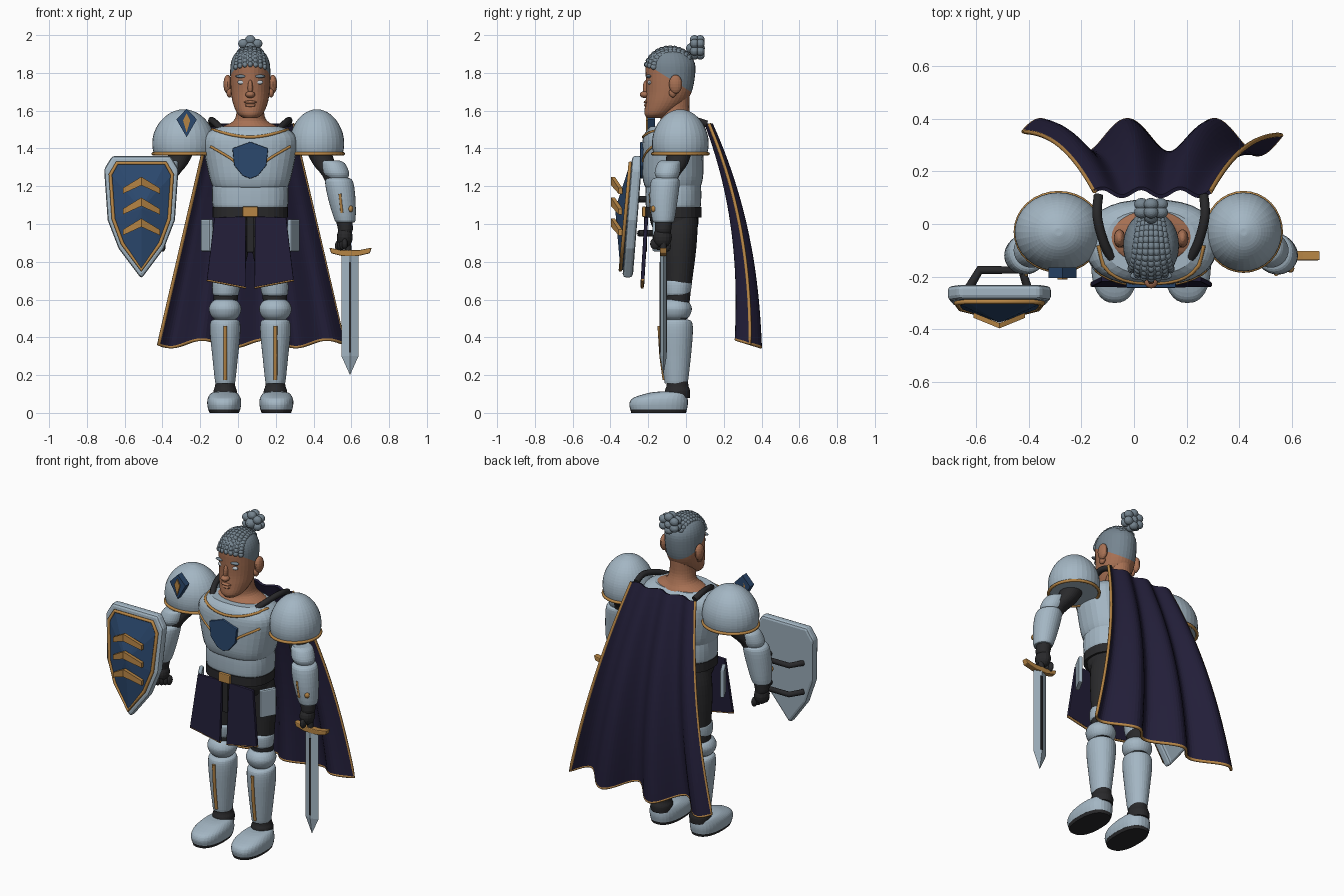
import bpy, bmesh, math
from math import sin, cos, pi
from mathutils import Vector, Matrix
from mathutils.bvhtree import BVHTree

cube = bpy.data.objects.get("Cube")
if cube:
    bpy.data.objects.remove(cube)

CX = 0.065  # body centre line
made = []


def material(name, r, g, b):
    m = bpy.data.materials.new(name)
    m.use_nodes = True
    m.diffuse_color = (r, g, b, 1)
    m.node_tree.nodes["Principled BSDF"].inputs["Base Color"].default_value = (r, g, b, 1)
    return m


silver = material("silver", 0.37, 0.47, 0.55)
skin = material("skin", 0.39, 0.165, 0.088)
gold = material("gold", 0.47, 0.235, 0.06)
navy = material("navy", 0.016, 0.013, 0.04)
blue = material("blue", 0.024, 0.065, 0.155)
dark = material("dark", 0.022, 0.022, 0.024)
grey = material("grey_hair", 0.18, 0.235, 0.28)
white = material("eye_white", 0.55, 0.6, 0.65)


def finish(name, bm, *mats, bevel=0):
    bmesh.ops.recalc_face_normals(bm, faces=bm.faces)
    me = bpy.data.meshes.new(name)
    bm.to_mesh(me)
    bm.free()
    ob = bpy.data.objects.new(name, me)
    bpy.context.collection.objects.link(ob)
    for m in mats:
        me.materials.append(m)
    if bevel:
        mod = ob.modifiers.new("bevel", "BEVEL")
        mod.width, mod.segments = bevel, 2
    made.append(ob)
    return ob


def smooth_path(pts, n=4):
    """Catmull-Rom through points of any dimension."""
    out = []
    for i in range(len(pts) - 1):
        a, b, c, d = (pts[max(0, min(len(pts) - 1, i + k))] for k in (-1, 0, 1, 2))
        for s in range(n):
            t = s / n
            out.append([q + t / 2 * (r - p + t * (2 * p - 5 * q + 4 * r - w + t * (3 * (q - r) + w - p)))
                        for p, q, r, w in zip(a, b, c, d)])
    return out + [list(pts[-1])]


def loft_mesh(rings, power=2.0, seg=32, smooth=True):
    """Stack horizontal rounded rings given as (x, y, z, rx, ry)."""
    bm = bmesh.new()
    rows = []
    for x, y, z, rx, ry in (smooth_path(rings) if smooth else rings):
        row = []
        for k in range(seg):
            c, s = cos(2 * pi * k / seg), sin(2 * pi * k / seg)
            row.append(bm.verts.new((x + rx * math.copysign(abs(c) ** (2 / power), c),
                                     y + ry * math.copysign(abs(s) ** (2 / power), s), z)))
        rows.append(row)
    for a, b in zip(rows, rows[1:]):
        for k in range(seg):
            j = (k + 1) % seg
            bm.faces.new((a[k], a[j], b[j], b[k]))
    bm.faces.new(rows[0])
    bm.faces.new(rows[-1])
    return bm


def loft(name, mat, rings, **kw):
    return finish(name, loft_mesh(rings, **kw), mat)


def beads(name, mat, items, seg=16):
    """Ellipsoids given as (location, radii), joined in one part."""
    bm = bmesh.new()
    for loc, rad in items:
        mx = Matrix.Translation(loc) @ Matrix.Diagonal((*rad, 1))
        bmesh.ops.create_uvsphere(bm, u_segments=seg, v_segments=seg // 2 + 2, radius=1, matrix=mx)
    return finish(name, bm, mat)


def plate(name, mat, outline, y0, y1, tilt=0.0, zmid=0.0, bevel=0):
    """Prism from an (x, z) outline, leaning with height."""
    bm = bmesh.new()
    a, b = ([bm.verts.new((x, y + tilt * (z - zmid), z)) for x, z in outline] for y in (y0, y1))
    bm.faces.new(a)
    bm.faces.new(b)
    for i in range(len(a)):
        j = (i + 1) % len(a)
        bm.faces.new((a[i], a[j], b[j], b[i]))
    return finish(name, bm, mat, bevel=bevel)


def box(name, mat, loc, size, rot=0.0, bevel=0.005):
    bm = bmesh.new()
    mx = Matrix.Translation(loc) @ Matrix.Rotation(rot, 4, "Z") @ Matrix.Diagonal((*size, 1))
    bmesh.ops.create_cube(bm, size=1, matrix=mx)
    return finish(name, bm, mat, bevel=bevel)


def tube(name, mat, pts, r, closed=False):
    cu = bpy.data.curves.new(name, "CURVE")
    cu.dimensions, cu.bevel_depth, cu.bevel_resolution, cu.use_fill_caps = "3D", r, 2, True
    sp = cu.splines.new("POLY")
    sp.points.add(len(pts) - 1)
    for p, q in zip(sp.points, pts):
        p.co = (*q, 1)
    sp.use_cyclic_u = closed
    tmp = bpy.data.objects.new(name + "_path", cu)
    bm = bmesh.new()
    bm.from_mesh(tmp.to_mesh())
    tmp.to_mesh_clear()
    bpy.data.objects.remove(tmp)
    return finish(name, bm, mat)


# Head, with hair colour above a sloping hairline
head = loft_mesh([(CX, y, z, rx, ry) for z, y, rx, ry in (
    (1.56, -.165, .035, .04), (1.585, -.145, .068, .075), (1.64, -.11, .092, .105), (1.7, -.09, .102, .12),
    (1.78, -.083, .106, .13), (1.85, -.083, .103, .13), (1.9, -.085, .082, .1), (1.93, -.085, .04, .05))])
line, slope = Vector((0, -0.2, 1.84)), Vector((0, 0.62, 1))
bmesh.ops.bisect_plane(head, geom=head.verts[:] + head.edges[:] + head.faces[:], plane_co=line, plane_no=slope)
for f in head.faces:
    f.material_index = int((f.calc_center_median() - line).dot(slope) > 0)
finish("head", head, skin, grey)
loft("neck", skin, [(CX, -.05, 1.47, .2, .12), (CX, -.05, 1.51, .16, .105), (CX, -.05, 1.545, .09, .085),
                    (CX, -.06, 1.6, .072, .078), (CX, -.06, 1.68, .07, .08)])
beads("nose", skin, [((CX, -.218, 1.685), (.026, .027, .018)), ((CX, -.207, 1.72), (.014, .022, .045))])
beads("lips", skin, [((CX, -.21, 1.645), (.034, .014, .009)), ((CX, -.208, 1.628), (.03, .014, .01))])
sides = (("right", -1), ("left", 1))
for side, s in sides:
    beads(side + "_ear", skin, [((CX + s * .12, -.055, 1.74), (.022, .035, .05)), ((CX + s * .11, -.07, 1.695), (.016, .02, .025))])
    beads(side + "_eye", white, [((CX + s * .046, -.192, 1.75), (.022, .012, .012))])
    beads(side + "_brow", grey, [((CX + s * .048, -.197, 1.782), (.032, .015, .009))])

# Braided rows and bun
rows = []
for i in range(-3, 4):
    for k in range(13):
        t = k / 12
        a, phi = i * .26 * (1 - .5 * t), math.radians(20 + 120 * t)
        rows.append(((CX + .106 * sin(a), -.083 - .13 * cos(a) * cos(phi), 1.8 + .13 * cos(a) * sin(phi)), (.015, .018, .016)))
beads("braids", grey, rows, seg=12)
beads("bun", grey, [((CX, .05, 1.93), (.035, .05, .035))] +
      [((CX + .042 * sin(k * pi / 3), y, 1.935 + .04 * cos(k * pi / 3)), (.028, .024, .025)) for k in range(6) for y in (.045, .075)])

# Torso armour
chest = loft("breastplate", silver, [(CX, -.07, z, rx, ry) for z, rx, ry in (
    (1.19, .19, .14), (1.21, .205, .152), (1.27, .222, .162), (1.42, .25, .162), (1.48, .23, .148), (1.515, .17, .12))], power=2.5)
loft("waist_plate", silver, [(CX, -.067, z, rx, ry) for z, rx, ry in (
    (1.08, .19, .138), (1.1, .2, .146), (1.16, .203, .148), (1.21, .2, .146))], power=2.5)
loft("hips", dark, [(CX, -.05, .93, .15, .1), (CX, -.06, 1.0, .185, .125), (CX, -.065, 1.06, .185, .13)], power=2.5)
loft("belt", dark, [(CX, -.067, 1.035, .2, .15), (CX, -.067, 1.09, .2, .15)], power=2.5, smooth=False)
box("buckle", gold, (CX, -.222, 1.065), (.08, .02, .055))
box("belt_tail", dark, (CX, -.215, .95), (.04, .015, .2))
bvh = BVHTree.FromPolygons([v.co for v in chest.data.vertices], [p.vertices for p in chest.data.polygons])


def on_chest(pts):
    hits = [bvh.ray_cast(Vector((x, -1, z)), Vector((0, 1, 0)))[0] for x, z in pts]
    return [h for h in hits if h]


tube("collar_trim", gold, on_chest(smooth_path([(CX - .2, 1.5), (CX - .1, 1.472), (CX, 1.46), (CX + .1, 1.472), (CX + .2, 1.5)])), .008)
tube("chest_trim", gold, on_chest(smooth_path([(CX - .21, 1.41), (CX - .1, 1.345), (CX, 1.27), (CX + .1, 1.345), (CX + .21, 1.41)])), .007)
plate("chest_emblem", blue, [(CX + x, z) for x, z in (
    (-.095, 1.4), (0, 1.435), (.095, 1.4), (.085, 1.31), (.04, 1.255), (0, 1.24), (-.04, 1.255), (-.085, 1.31))], -.243, -.22, bevel=.004)

for side, s in sides:
    def at(dx, y, z, *r):
        return (CX + s * dx, y, z, *r)

    # Shoulder and arm
    rx = .145 if s > 0 else .167
    cx = .352
    loft(side + "_pauldron", silver, [at(cx, -.03, z, rx * k, .15 * k) for z, k in (
        (1.37, .95), (1.42, 1), (1.48, .95), (1.54, .76), (1.585, .46), (1.605, .15), (1.607, .03))])
    tube(side + "_pauldron_rim", gold, [at(cx + rx * .97 * cos(a * pi / 16), -.03 + .147 * sin(a * pi / 16), 1.372)
                                        for a in range(32)], .009, True)
    loft(side + "_arm", dark, [at(.35, -.03, 1.42, .07, .07), at(.39, -.05, 1.32, .06, .06), at(.45, -.1, 1.22, .05, .05),
                               at(.5, -.12, 1.0, .042, .045), at(.5, -.12, .95, .035, .04)])
    loft(side + "_elbow_guard", silver, [at(.43, -.085, 1.335, .045, .05), at(.44, -.09, 1.32, .062, .062),
                                         at(.455, -.1, 1.27, .068, .066), at(.465, -.1, 1.235, .05, .05)])
    loft(side + "_vambrace", silver, [at(.465, -.105, 1.245, .05, .055), at(.47, -.11, 1.225, .074, .076),
                                      at(.485, -.118, 1.13, .072, .074), at(.502, -.12, 1.02, .055, .058), at(.503, -.12, 1.01, .04, .04)])
    tube(side + "_vambrace_stripe", gold, [at(.475, -.19, 1.16), at(.485, -.183, 1.06)], .008)
    beads(side + "_vambrace_stud", gold, [(at(.53, -.17, 1.08), (.015, .015, .018))])
    beads(side + "_hand", dark, [(at(.5, -.125, .93), (.042, .05, .055))] +
          [(at(.5 - .012 * k, -.165 + .02 * k, .895 - .004 * k), (.016, .025, .03)) for k in range(4)])
    tube(side + "_cape_strap", dark, smooth_path([at(.2, .11, 1.53), at(.205, .03, 1.55), at(.18, -.07, 1.53), at(.15, -.13, 1.5)]), .018)

    # Leg
    loft(side + "_trouser", dark, [at(.09, -.04, 1.04, .09, .1), at(.1, -.035, .95, .1, .095), at(.11, -.035, .83, .095, .085),
                                   at(.128, -.04, .65, .068, .066), at(.133, -.05, .5, .06, .06)])
    loft(side + "_thigh_cuff", silver, [at(.124, -.045, .705, .06, .06), at(.125, -.045, .69, .075, .076),
                                        at(.13, -.047, .635, .07, .07), at(.13, -.047, .62, .06, .06)])
    loft(side + "_knee", silver, [at(.133, -.055, z, r, r) for z, r in ((.495, .055), (.515, .075), (.55, .086), (.58, .076), (.6, .055))])
    loft(side + "_greave", silver, [at(.133, -.052, z, x, y) for z, x, y in (
        (.155, .048, .055), (.17, .054, .063), (.3, .068, .078), (.42, .08, .088), (.48, .078, .084), (.495, .06, .06))])
    tube(side + "_greave_stripe", gold, [at(.133, -.114, .175), at(.133, -.131, .3), at(.133, -.141, .46)], .01)
    loft(side + "_ankle", dark, [at(.133, -.045, z, r, r + .005) for z, r in ((.08, .06), (.115, .062), (.14, .054), (.17, .05))])
    loft(side + "_boot", silver, [at(.138, y, z, x, l) for y, z, x, l in (
        (-.145, .018, .085, .15), (-.145, .05, .09, .155), (-.135, .08, .086, .143), (-.1, .105, .068, .1), (-.09, .112, .04, .06))], power=2.4)
    loft(side + "_sole", dark, [at(.138, -.145, 0, .078, .145), at(.138, -.145, .02, .085, .15)], power=2.4, smooth=False)

    # Hanging skirt panel, its hem, and hip plate
    panel = [(CX + s * x, z) for x, z in ((.025, 1.04), (.19, 1.035), (.23, .705), (.022, .665))]
    plate(side + "_skirt_panel", navy, panel, -.228, -.208, .06, .9, bevel=.004)
    tube(side + "_skirt_hem", gold, [(x, -.218 + .06 * (z - .9), z) for x, z in panel[2:]], .008)
    box(side + "_hip_plate", silver, at(.23, -.13, .94), (.025, .1, .17), -s * .5, .008)

# Diamond on the right shoulder
for name, mat, k, y in (("shoulder_diamond", blue, 1, -.205), ("shoulder_diamond_inlay", gold, .35, -.212)):
    plate(name, mat, [(-.272 + .054 * k * x, 1.535 + .075 * z * (.5 + k / 2)) for x, z in ((0, 1), (1, .25), (0, -1), (-1, .25))], y, -.165)

# Cape with folds and gold edging
def cape_point(u, t):
    fold = cos(2 * pi * (u * .49 + CX + .03) / .33)
    y = .12 + .21 * (1 - (1 - t) ** 2.3) + (.015 + .05 * t) * fold
    return Vector((CX + .005 + u * (.22 + .27 * t), y, 1.53 - 1.16 * t - .02 * t * fold))


bm = bmesh.new()
NU, NT = 64, 24
grid = [[bm.verts.new(cape_point(2 * i / NU - 1, j / NT)) for i in range(NU + 1)] for j in range(NT + 1)]
for a, b in zip(grid, grid[1:]):
    for i in range(NU):
        bm.faces.new((a[i], a[i + 1], b[i + 1], b[i]))
cape = finish("cape", bm, navy)
mod = cape.modifiers.new("thickness", "SOLIDIFY")
mod.thickness, mod.offset = .014, 0
tube("cape_edging", gold, [cape_point(-1, j / NT) for j in range(NT)] + [cape_point(2 * i / NU - 1, 1) for i in range(NU)] +
     [cape_point(1, 1 - j / NT) for j in range(NT + 1)], .009)

# Shield
SX, SZ, LEAN = -.512, 1.05, .08
rim = [(-.155, 1.36), (.155, 1.36), (.197, 1.29), (.178, 1.02), (.12, .87), (0, .71), (-.12, .87), (-.178, 1.02), (-.197, 1.29)]
plate("shield_body", silver, [(SX + x, z) for x, z in rim], -.31, -.255, LEAN, SZ, bevel=.016)
inner = [Vector((SX + x * .83, -.32 + LEAN * (z - SZ), 1.07 + (z - 1.07) * .87)) for x, z in rim]
bm = bmesh.new()
ring = [bm.verts.new(p) for p in inner]
back = [bm.verts.new(p + Vector((0, .02, 0))) for p in inner]
peak = bm.verts.new((SX, -.375, 1.08))
for i in range(len(ring)):
    j = (i + 1) % len(ring)
    bm.faces.new((ring[i], ring[j], peak))
    bm.faces.new((ring[i], ring[j], back[j], back[i]))
bm.faces.new(back)
finish("shield_face", bm, blue)
tube("shield_trim", gold, inner, .01, True)
for n, top in enumerate((1.25, 1.14, 1.03)):
    for side, s in sides:
        bm = bmesh.new()
        quad = [bm.verts.new((SX + s * x, y, top - d)) for x, y, d in
                ((0, -.397, 0), (.098, -.357, .06), (.098, -.357, .09), (0, -.397, .045))]
        moved = bmesh.ops.extrude_face_region(bm, geom=[bm.faces.new(quad)])["geom"]
        bmesh.ops.translate(bm, verts=[v for v in moved if isinstance(v, bmesh.types.BMVert)], vec=(0, .02, 0))
        finish(f"{side}_chevron_{n}", bm, gold)
for n, z in enumerate((1.13, .95)):
    tube(f"shield_handle_{n}", dark, [(SX + x, y, z) for x, y in ((-.12, -.25), (-.075, -.175), (.085, -.175), (.11, -.25))], .017)

# Sword
WX, WY = .593, -.12
bm = bmesh.new()
outer = [(-.045, .85), (-.045, .3), (0, .2), (.045, .3), (.045, .85)]
edge = [bm.verts.new((WX + x, WY, z)) for x, z in outer]
for s in (-1, 1):
    top, low = (bm.verts.new((WX, WY + s * .018, z)) for z in (.85, .3))
    for f in ((edge[0], edge[1], low, top), (edge[4], edge[3], low, top), (edge[1], edge[2], low), (edge[3], edge[2], low)):
        bm.faces.new(f)
finish("sword_blade", bm, silver)
box("sword_groove", dark, (WX, WY, .56), (.012, .039, .48), bevel=0)
plate("sword_guard", gold, [(WX + x, z) for x, z in (
    (-.11, .875), (-.05, .862), (.05, .862), (.115, .875), (.105, .845), (.04, .83), (-.04, .83), (-.1, .845))], WY - .018, WY + .018, bevel=.005)
tube("sword_grip", dark, [(WX - .01, WY, .85), (WX - .015, WY, .97)], .018)
beads("sword_pommel", gold, [((WX - .015, WY - .01, .985), (.022, .022, .02))])

# Smooth shading with crisp edges
for ob in bpy.context.view_layer.objects:
    ob.select_set(ob in made)
bpy.context.view_layer.objects.active = made[0]
bpy.ops.object.shade_smooth_by_angle(angle=math.radians(38))
